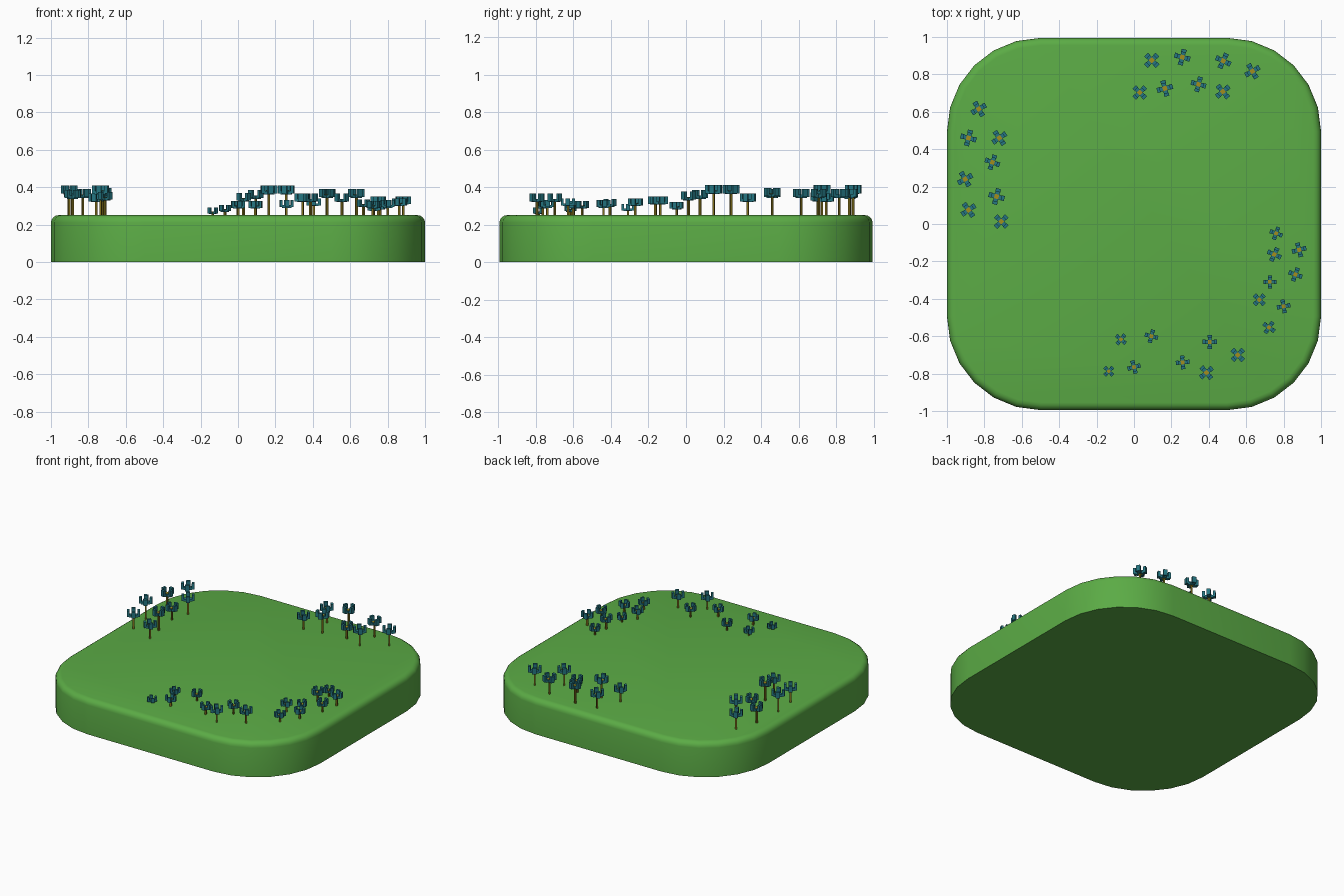
import bpy, bmesh, math
from mathutils import Matrix, Vector

if "Cube" in bpy.data.objects:
    bpy.data.objects.remove(bpy.data.objects["Cube"])


def material(name, rgb):
    m = bpy.data.materials.new(name)
    m.diffuse_color = (*rgb, 1)
    m.use_nodes = True
    m.node_tree.nodes["Principled BSDF"].inputs["Base Color"].default_value = m.diffuse_color
    return m


GRASS = material("grass green", (0.105, 0.41, 0.06))
STEM = material("olive stem", (0.23, 0.17, 0.012))
PETAL = material("teal petal", (0.018, 0.18, 0.22))
CENTRE = material("gold centre", (0.36, 0.27, 0.012))


def finish(bm, name, mats):
    bmesh.ops.recalc_face_normals(bm, faces=bm.faces)
    me = bpy.data.meshes.new(name)
    bm.to_mesh(me)
    bm.free()
    for m in mats:
        me.materials.append(m)
    ob = bpy.data.objects.new(name, me)
    bpy.context.collection.objects.link(ob)
    return ob


# Grass slab: rounded square with a softened top rim
H, R, HX, HY = 0.25, 0.5, 1.0, 0.995
bm = bmesh.new()
ring = []
for k, (sx, sy) in enumerate([(1, 1), (-1, 1), (-1, -1), (1, -1)]):
    for i in range(7):
        a = math.radians(90 * k + 15 * i)
        ring.append(bm.verts.new((sx * (HX - R) + R * math.cos(a),
                                  sy * (HY - R) + R * math.sin(a), 0)))
base = bm.faces.new(ring)
ext = bmesh.ops.extrude_face_region(bm, geom=[base], use_keep_orig=True)
for v in ext["geom"]:
    if isinstance(v, bmesh.types.BMVert):
        v.co.z = H
rim = [e for e in bm.edges if all(v.co.z > H - 0.001 for v in e.verts)]
bmesh.ops.bevel(bm, geom=rim, offset=0.04, segments=4, profile=0.5, affect='EDGES')
slab = finish(bm, "grass_slab", [GRASS])
bpy.context.view_layer.objects.active = slab
slab.select_set(True)
bpy.ops.object.shade_smooth_by_angle(angle=math.radians(40))
slab.select_set(False)


def box(bm, lo, hi, mat, turn):
    lo, hi = Vector(lo), Vector(hi)
    m = turn @ Matrix.Translation((lo + hi) / 2) @ Matrix.Diagonal((*(hi - lo), 1))
    verts = bmesh.ops.create_cube(bm, size=1, matrix=m)["verts"]
    for f in {f for v in verts for f in v.link_faces}:
        f.material_index = mat


def flower(name, x, y, top, deg):
    s = min(0.058 + (top - 0.29) * 0.24, 0.08)      # head span
    h, w, t = s * 0.6, s * 0.15, 0.0055             # head height, half petal width, stem
    z0 = top - h
    spot = Matrix.Translation((x, y, 0)) @ Matrix.Rotation(math.radians(deg), 4, 'Z')
    bm = bmesh.new()
    # stem and centre
    box(bm, (-t, -t, H - 0.01), (t, t, z0 + 0.005), 0, spot)
    box(bm, (-w, -w, z0), (w, w, z0 + h * 0.4), 2, spot)
    # four petals: flat arm with an upright tip
    for q in range(4):
        turn = spot @ Matrix.Rotation(q * math.pi / 2, 4, 'Z')
        box(bm, (w, -w, z0), (s * 0.36, w, z0 + h * 0.36), 1, turn)
        box(bm, (s * 0.33, -w * 1.15, z0 + h * 0.1), (s * 0.54, w * 1.15, top), 1, turn)
    finish(bm, name, [STEM, PETAL, CENTRE])


# Flower clusters: x, y, top height, turn in degrees
CLUSTERS = {
    "back": [(.095, .875, .385, 45), (.258, .892, .41, 75), (.477, .872, .39, 65),
             (.633, .817, .39, 30), (.03, .703, .37, 45), (.165, .725, .41, 15),
             (.345, .747, .365, 75), (.475, .708, .39, 40)],
    "left": [(-.83, .615, .39, 30), (-.885, .46, .39, 75), (-.72, .46, .395, 35),
             (-.757, .33, .365, 70), (-.903, .24, .41, 30), (-.735, .147, .41, 75),
             (-.885, .075, .385, 35), (-.71, .013, .375, 45)],
    "right": [(.76, -.05, .32, 70), (.883, -.138, .35, 15), (.75, -.163, .35, 65),
              (.863, -.27, .34, 70), (.727, -.31, .31, 0), (.67, -.405, .335, 45),
              (.80, -.44, .33, 10), (.722, -.553, .325, 55)],
    "front": [(.093, -.6, .325, 75), (-.07, -.617, .305, 50), (.405, -.63, .34, 0),
              (.555, -.70, .365, 45), (-.135, -.787, .29, 45), (0, -.765, .325, 15),
              (.26, -.74, .33, 5), (.387, -.795, .365, 40)],
}
for side, spots in CLUSTERS.items():
    for i, spec in enumerate(spots):
        flower(f"{side}_flower_{i + 1}", *spec)
